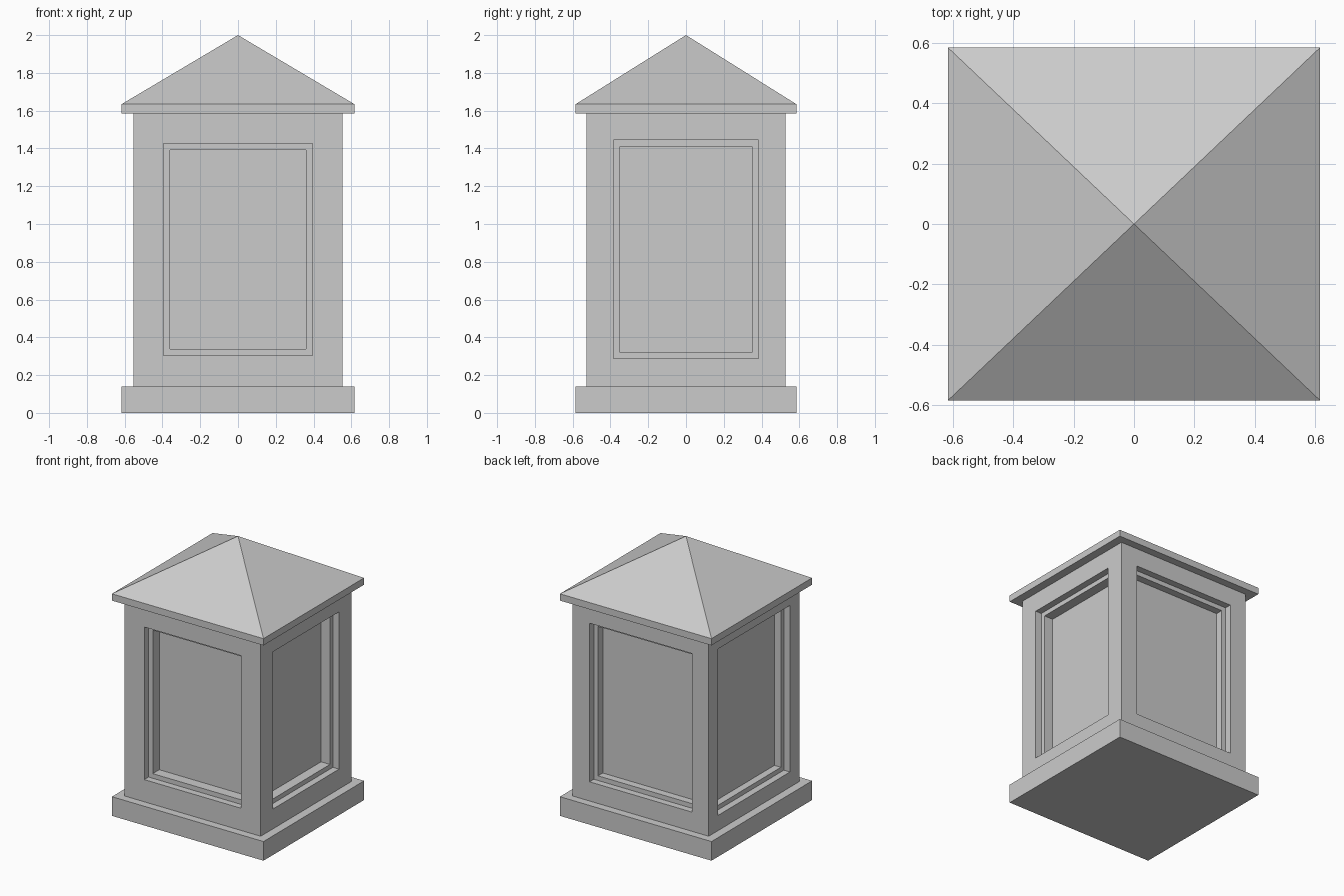
import bpy, bmesh
from mathutils import Vector

if "Cube" in bpy.data.objects:
    bpy.data.objects.remove(bpy.data.objects["Cube"])

HX, HY = 0.617, 0.585      # plinth and eave half sizes
BX, BY = 0.554, 0.527      # body half sizes
Z_BASE, Z_EAVE, Z_SLOPE, Z_TOP = 0.141, 1.584, 1.634, 2.0


def finish(bm, name):
    bmesh.ops.recalc_face_normals(bm, faces=bm.faces)
    mesh = bpy.data.meshes.new(name)
    bm.to_mesh(mesh)
    bm.free()
    obj = bpy.data.objects.new(name, mesh)
    bpy.context.collection.objects.link(obj)
    return obj


def box(hx, hy, z0, z1):
    bm = bmesh.new()
    bmesh.ops.create_cube(bm, size=1)
    for v in bm.verts:
        v.co = Vector((v.co.x * 2 * hx, v.co.y * 2 * hy, z1 if v.co.z > 0 else z0))
    bm.normal_update()
    return bm


def side_face(bm, direction):
    return max(bm.faces, key=lambda f: f.normal.dot(direction) * f.calc_area()
               if f.normal.dot(direction) > 0.99 else -1)


def sink(bm, face, direction, depth):
    new = bmesh.ops.extrude_discrete_faces(bm, faces=[face])["faces"][0]
    bmesh.ops.translate(bm, verts=list(new.verts), vec=-direction * depth)
    return new


# Plinth
finish(box(HX, HY, 0, Z_BASE), "plinth")

# Body with a two-step recessed panel on each side: direction, margin, second depth
body = box(BX, BY, Z_BASE, Z_EAVE)
panels = [((0, -1, 0), 0.160, 0.076), ((1, 0, 0), 0.143, 0.073),
          ((0, 1, 0), 0.138, 0.055), ((-1, 0, 0), 0.109, 0.053)]
sides = [side_face(body, Vector(p[0])) for p in panels]
for face, (d, margin, depth) in zip(sides, panels):
    d = Vector(d)
    bmesh.ops.inset_individual(body, faces=[face], thickness=margin, use_even_offset=True)
    bmesh.ops.translate(body, verts=list(face.verts), vec=(0, 0, 0.003))
    face = sink(body, face, d, 0.05)
    face.normal_update()
    bmesh.ops.inset_individual(body, faces=[face], thickness=0.034, use_even_offset=True)
    sink(body, face, d, depth)
finish(body, "panelled_body")

# Roof: eave slab rising to a pyramid point
roof = box(HX, HY, Z_EAVE, Z_SLOPE)
top = side_face(roof, Vector((0, 0, 1)))
apex = bmesh.ops.poke(roof, faces=[top])["verts"][0]
apex.co = (0, 0, Z_TOP)
finish(roof, "pyramid_roof")
